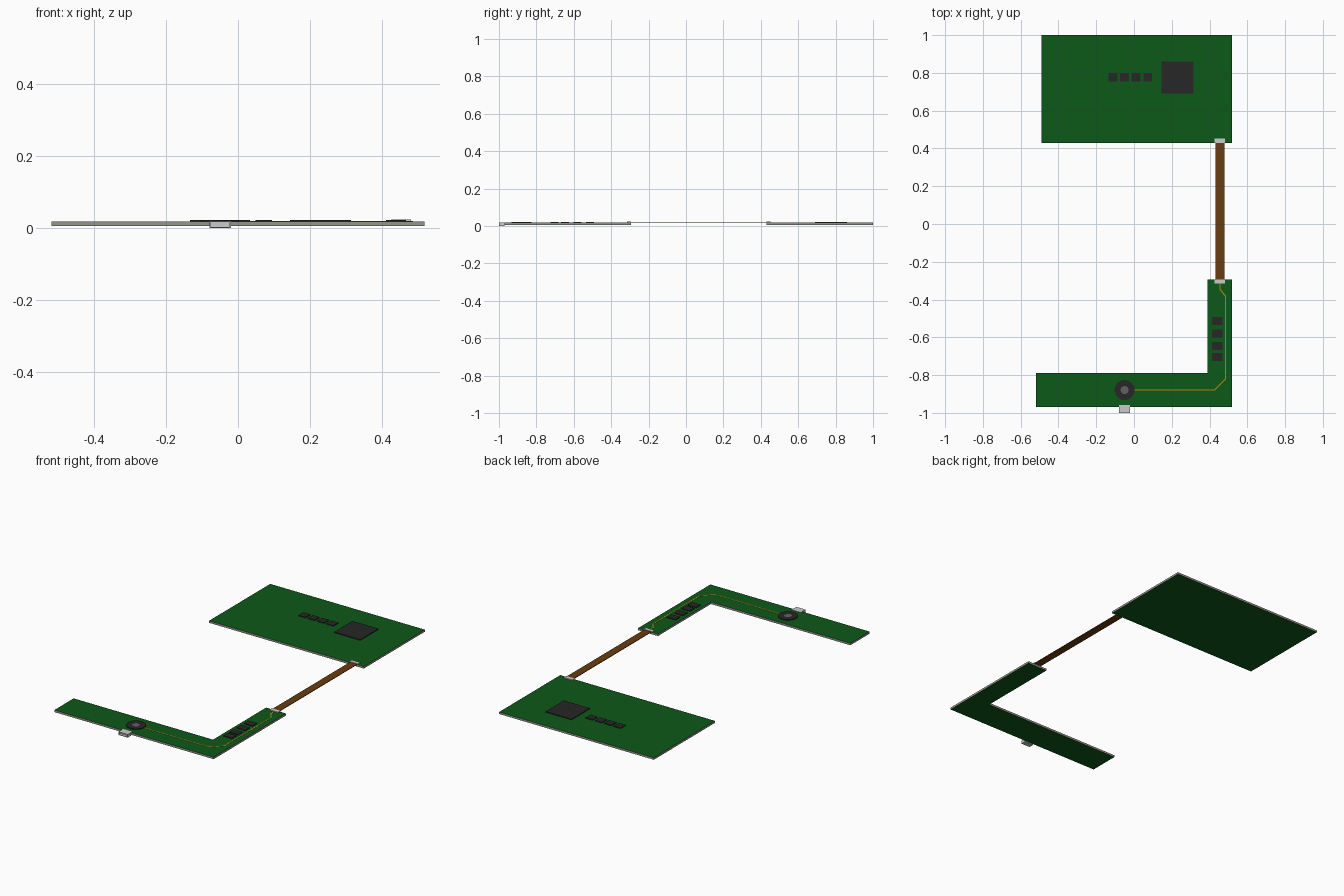
import bpy, bmesh, math
from mathutils import Vector

if "Cube" in bpy.data.objects:
    bpy.data.objects.remove(bpy.data.objects["Cube"])


def material(name, rgb):
    m = bpy.data.materials.new(name)
    m.diffuse_color = (*rgb, 1)
    m.use_nodes = True
    m.node_tree.nodes["Principled BSDF"].inputs["Base Color"].default_value = m.diffuse_color
    return m


GREEN = material("solder_mask", (0.004, 0.10, 0.009))
EDGE = material("board_edge", (0.30, 0.30, 0.27))
BLACK = material("chip_black", (0.02, 0.02, 0.02))
BROWN = material("ribbon_brown", (0.14, 0.045, 0.005))
GOLD = material("trace_gold", (0.40, 0.26, 0.01))
GREY = material("lens_grey", (0.12, 0.12, 0.12))
METAL = material("metal", (0.55, 0.55, 0.55))
Z0, Z1 = 0.006, 0.018      # board underside and top


def finish(name, bm, *mats):
    bmesh.ops.recalc_face_normals(bm, faces=bm.faces)
    me = bpy.data.meshes.new(name)
    bm.to_mesh(me)
    bm.free()
    for m in mats:
        me.materials.append(m)
    ob = bpy.data.objects.new(name, me)
    bpy.context.collection.objects.link(ob)
    return ob


def slab(name, outline, z0, z1, mat, side=None):
    bm = bmesh.new()
    base = bm.faces.new([bm.verts.new((x, y, z0)) for x, y in outline])
    ext = bmesh.ops.extrude_face_region(bm, geom=[base], use_keep_orig=True)
    top = [v for v in ext["geom"] if isinstance(v, bmesh.types.BMVert)]
    bmesh.ops.translate(bm, verts=top, vec=(0, 0, z1 - z0))
    bmesh.ops.recalc_face_normals(bm, faces=bm.faces)
    if side:
        for f in bm.faces:
            f.material_index = 0 if abs(f.normal.z) > 0.5 else 1
    return finish(name, bm, *([mat, side] if side else [mat]))


def box(name, x0, x1, y0, y1, z0, z1, mat, side=None):
    return slab(name, [(x0, y0), (x1, y0), (x1, y1), (x0, y1)], z0, z1, mat, side)


def lathe(name, centre, profile, mat, steps=32):
    bm = bmesh.new()
    pts = [bm.verts.new((r, 0, z)) for r, z in profile]
    edges = [bm.edges.new(p) for p in zip(pts, pts[1:])]
    bmesh.ops.spin(bm, geom=pts + edges, cent=(0, 0, 0), axis=(0, 0, 1),
                   angle=math.tau, steps=steps)
    bmesh.ops.remove_doubles(bm, verts=bm.verts, dist=1e-5)
    ob = finish(name, bm, mat)
    ob.location = (*centre, 0)
    return ob


# Circuit boards
box("main_board", -0.49, 0.52, 0.43, 1.0, Z0, Z1, GREEN, EDGE)
slab("l_shaped_board", [(-0.52, -0.97), (0.52, -0.97), (0.52, -0.295), (0.39, -0.295),
                        (0.39, -0.79), (-0.52, -0.79)], Z0, Z1, GREEN, EDGE)

# Chips on the main board
box("main_chip", 0.145, 0.315, 0.69, 0.86, Z1 - 0.002, 0.0225, BLACK)
for i in range(4):
    x = -0.111 + 0.061 * i
    box(f"main_board_component_{i + 1}", x - 0.023, x + 0.023, 0.754, 0.8,
        Z1 - 0.002, 0.0225, BLACK)

# Chips on the L-shaped board
for i, y in enumerate((-0.513, -0.58, -0.647, -0.703)):
    box(f"l_board_component_{i + 1}", 0.412, 0.468, y - 0.021, y + 0.021,
        Z1 - 0.002, 0.0225, BLACK)

# Ribbon cable and its end connectors
box("ribbon_cable", 0.431, 0.478, -0.30, 0.435, 0.018, 0.0215, BROWN)
box("ribbon_connector_main", 0.426, 0.482, 0.43, 0.452, Z1 - 0.002, 0.0235, METAL)
box("ribbon_connector_l", 0.426, 0.482, -0.315, -0.293, Z1 - 0.002, 0.0235, METAL)

# Gold trace: constant-width strip with mitred corners
path = [Vector(p) for p in ((0.455, -0.31), (0.455, -0.345), (0.485, -0.383),
                            (0.485, -0.82), (0.425, -0.879), (-0.02, -0.879))]
left, right = [], []
for i, p in enumerate(path):
    a = (p - path[max(i - 1, 0)]) if i else (path[1] - p)
    b = (path[i + 1] - p) if i + 1 < len(path) else a
    na, nb = (Vector((-d.y, d.x)).normalized() for d in (a, b))
    n = (na + nb).normalized()
    off = n * (0.003 / n.dot(na))
    left.append(p + off)
    right.append(p - off)
slab("trace", left + right[::-1], Z1 - 0.001, Z1 + 0.001, GOLD)

# Round socket: dark ring with a grey centre
C = (-0.05, -0.879)
lathe("socket_ring", C, [(0.021, 0.017), (0.053, 0.017), (0.053, 0.0225),
                         (0.021, 0.0225), (0.021, 0.017)], BLACK)
lathe("socket_centre", C, [(0, 0.017), (0.021, 0.017), (0.021, 0.022), (0, 0.022)], GREY)

# Edge connector: open metal shell
cx, y0, y1, w, t = -0.05, -1.0, -0.957, 0.03, 0.003
box("edge_connector_bottom", cx - w, cx + w, y0, -0.97, 0.0, t, METAL)
box("edge_connector_top", cx - w, cx + w, y0, y1, 0.019 - t, 0.019, METAL)
for s, n in ((-1, "left"), (1, "right")):
    xs = sorted((cx + s * w, cx + s * (w - t)))
    box(f"edge_connector_{n}", *xs, y0, -0.97, 0.0, 0.019, METAL)
box("edge_connector_core", cx - w + t, cx + w - t, -0.985, -0.97, t, 0.016, METAL)
